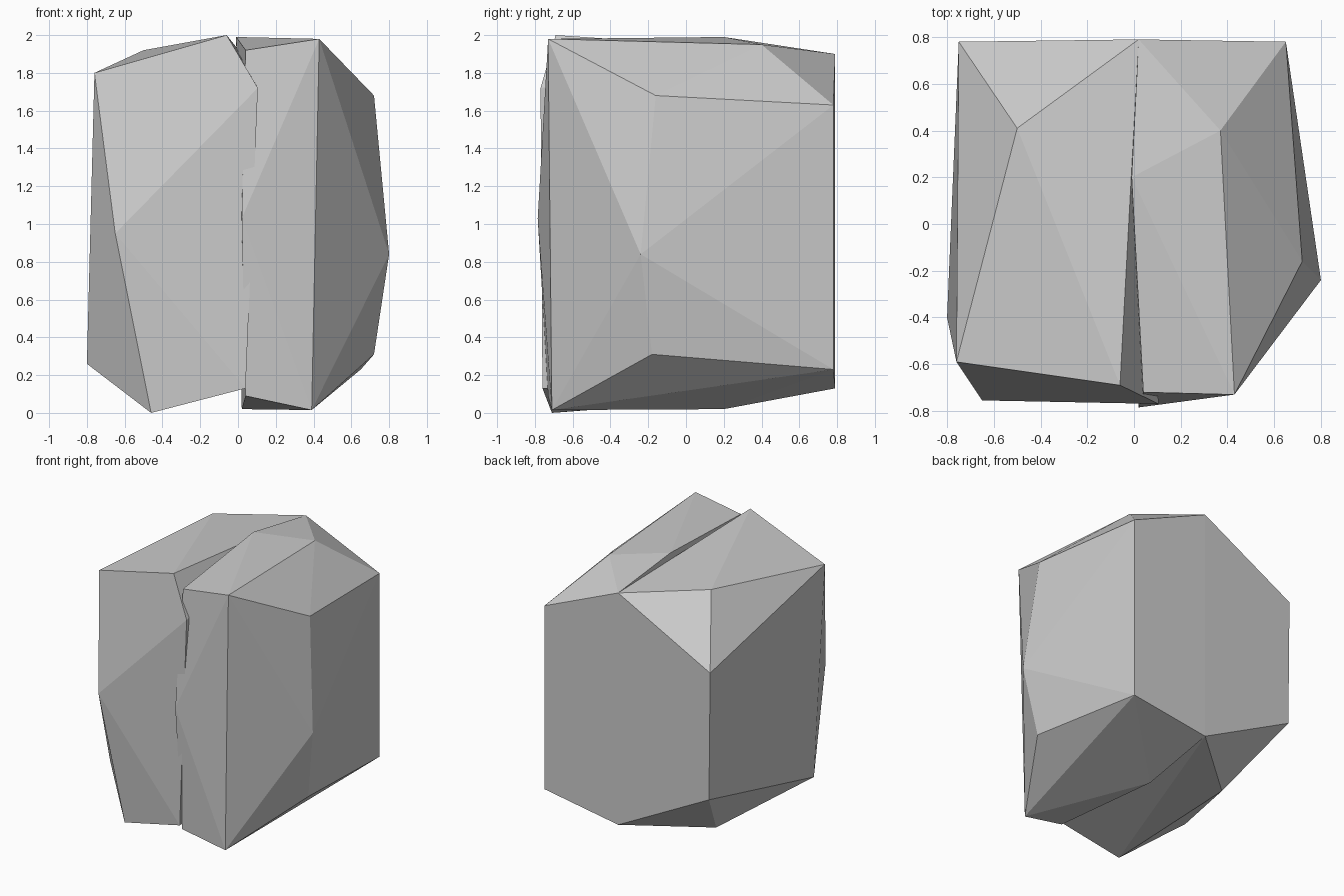
import bpy, bmesh, math


def faceted_block(name, corners):
    """Flat-shaded convex boulder from its corner points."""
    bm = bmesh.new()
    for c in corners:
        bm.verts.new(c)
    bmesh.ops.convex_hull(bm, input=bm.verts)
    # merge coplanar triangles into clean facets
    bmesh.ops.dissolve_limit(bm, angle_limit=math.radians(0.5),
                             verts=bm.verts, edges=bm.edges)
    bmesh.ops.recalc_face_normals(bm, faces=bm.faces)
    mesh = bpy.data.meshes.new(name)
    bm.to_mesh(mesh)
    bm.free()
    obj = bpy.data.objects.new(name, mesh)
    bpy.context.collection.objects.link(obj)
    return obj


# ends of the crack on the flat back, shared by both halves
back_seam = [(0.02, 0.79, 1.90), (0.02, 0.79, 0.13)]

# left half of the split rock
faceted_block("left_rock_half", back_seam + [
    (-0.76, -0.59, 1.80), (-0.06, -0.69, 2.00), (-0.50, 0.41, 1.92),   # top
    (0.105, -0.77, 1.72), (-0.65, -0.755, 0.95), (0.04, -0.76, 0.13),  # front
    (-0.46, -0.71, 0.00), (-0.50, 0.35, 0.08), (-0.80, -0.40, 0.26),   # base
    (-0.75, 0.78, 1.49), (-0.74, 0.78, 0.52),                          # back
])

# right half of the split rock
faceted_block("right_rock_half", back_seam + [
    (0.43, -0.73, 1.98), (0.04, -0.72, 1.92),                          # top
    (0.37, 0.40, 1.95), (-0.01, 0.20, 1.99),
    (0.02, -0.785, 1.03), (0.04, -0.73, 0.09),                         # front
    (0.72, -0.16, 1.68), (0.80, -0.24, 0.84), (0.72, -0.18, 0.31),     # side
    (0.39, -0.71, 0.015), (0.02, 0.20, 0.02),                          # base
    (0.65, 0.78, 1.63), (0.65, 0.78, 0.23),                            # back
])
